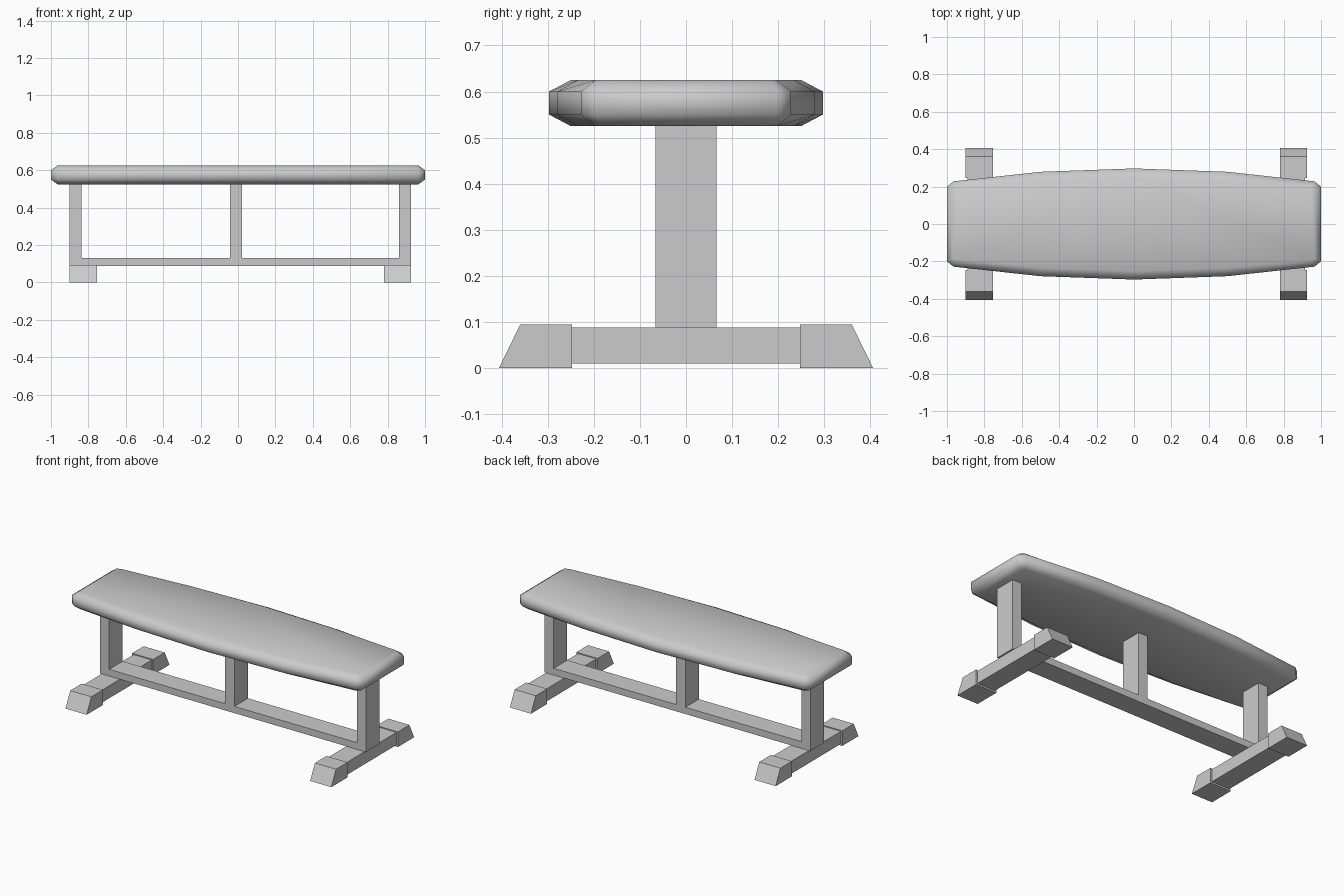
import bpy, bmesh

if "Cube" in bpy.data.objects:
    bpy.data.objects.remove(bpy.data.objects["Cube"])


def finish(name, bm, smooth=False):
    bmesh.ops.recalc_face_normals(bm, faces=bm.faces)
    for f in bm.faces:
        f.smooth = smooth
    me = bpy.data.meshes.new(name)
    bm.to_mesh(me)
    bm.free()
    ob = bpy.data.objects.new(name, me)
    bpy.context.collection.objects.link(ob)
    return ob


def loft(name, rings, smooth=False):
    """Join equal-length point rings and cap both ends."""
    bm = bmesh.new()
    vr = [[bm.verts.new(p) for p in r] for r in rings]
    n = len(vr[0])
    for a, b in zip(vr, vr[1:]):
        for i in range(n):
            j = (i + 1) % n
            bm.faces.new((a[i], a[j], b[j], b[i]))
    bm.faces.new(vr[0])
    bm.faces.new(vr[-1])
    return finish(name, bm, smooth)


def outline(quarter):
    """Mirror a quarter outline (end to middle) into a full loop."""
    half = quarter + [(-x, y) for x, y in reversed(quarter[:-1])]
    return half + [(x, -y) for x, y in reversed(half)]


# padded seat: bulging plan with chamfered rim
full = outline([(1, .2), (.965, .228), (.5, .279), (0, .297)])
inset = outline([(.965, .185), (.945, .197), (.49, .235), (0, .25)])
levels = [(inset, .525), (full, .55), (full, .6), (inset, .625)]
loft("seat", [[(x, y, z) for x, y in o] for o, z in levels], smooth=True)

# frame: three posts rising from one rail, as an E-shaped profile
prof = [(-.9, .088), (.925, .088), (.925, .527), (.862, .527), (.862, .13),
        (.022, .13), (.022, .527), (-.042, .527), (-.042, .13),
        (-.838, .13), (-.838, .527), (-.9, .527)]
loft("frame", [[(x, y, z) for x, z in prof] for y in (-.066, .066)])

# feet: cross beam with a sloped cap at each end
for side, x0, x1 in (("left", -.9, -.755), ("right", .78, .925)):
    beam = [(-.25, .01), (.25, .01), (.25, .088), (-.25, .088)]
    loft(side + "_foot_beam",
         [[(x, y, z) for y, z in beam] for x in (x0 + .01, x1 - .01)])
    for end, s in (("front", -1), ("back", 1)):
        cap = [(.247, .0), (.406, .0), (.36, .094), (.247, .094)]
        loft(f"{side}_{end}_foot_cap",
             [[(x, s * y, z) for y, z in cap] for x in (x0, x1)])
